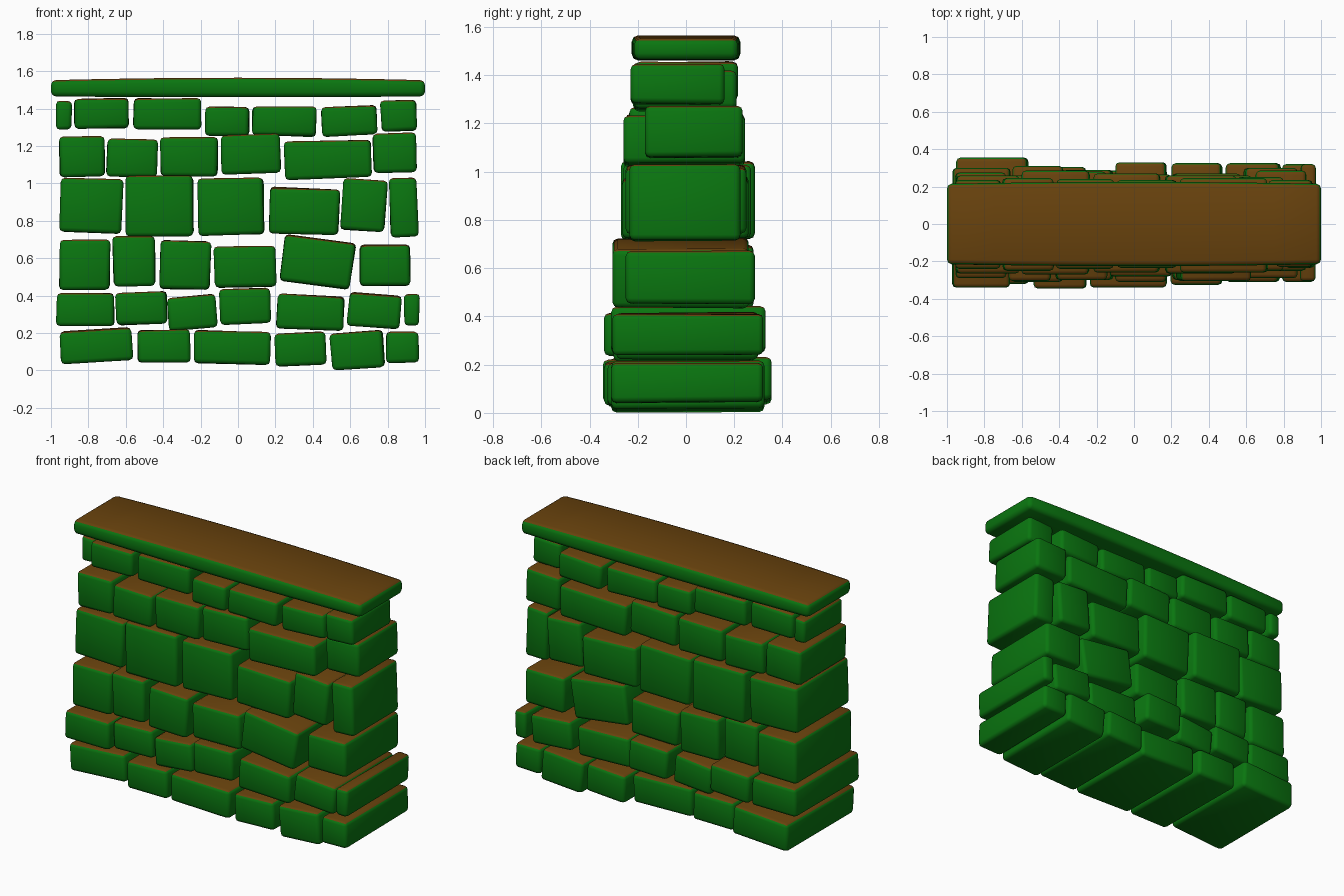
import bpy, bmesh, random
from math import sin, cos
from mathutils import Vector

random.seed(4)


def material(name, rgb):
    m = bpy.data.materials.new(name)
    m.diffuse_color = (*rgb, 1)
    return m


MOSS = material("moss_green", (0.003, 0.18, 0.005))
EARTH = material("earth_brown", (0.14, 0.055, 0.004))


def finish(bm, name, bevel):
    # green sides, brown upward faces, small rounded edges, soft shading
    bm.normal_update()
    for f in bm.faces:
        f.material_index = 1 if f.normal.z > 0.7 else 0
    sharp = [e for e in bm.edges if e.calc_face_angle(0) > 0.7]
    bmesh.ops.bevel(bm, geom=sharp, offset=bevel, segments=2, profile=0.5,
                    affect="EDGES", material=-1)
    for f in bm.faces:
        f.smooth = True
    me = bpy.data.meshes.new(name)
    bm.to_mesh(me)
    bm.free()
    me.materials.append(MOSS)
    me.materials.append(EARTH)
    ob = bpy.data.objects.new(name, me)
    bpy.context.collection.objects.link(ob)


def stone(name, x0, x1, z0, z1, tilt, y0, y1):
    # block running through the wall, tilted inside its front outline
    w, h = x1 - x0, z1 - z0
    t = abs(tilt)
    hw, hh = (w - h * t) / 2, (h - w * t) / 2
    c, s = cos(tilt), sin(tilt)
    bm = bmesh.new()
    bmesh.ops.create_cube(bm, size=2)
    for v in bm.verts:
        px = v.co.x * hw + random.uniform(-0.004, 0.004)
        pz = v.co.z * hh + random.uniform(-0.004, 0.004)
        v.co = Vector(((x0 + x1) / 2 + px * c - pz * s,
                       y0 if v.co.y < 0 else y1,
                       max(0, (z0 + z1) / 2 + px * s + pz * c)))
    finish(bm, name, min(0.022, w * 0.25))


def course(n, stones, fronts, backs):
    # one row of stones, each with its own front and back depth
    for i, (st, a, b) in enumerate(zip(stones, fronts, backs)):
        stone(f"course_{n}_stone_{i + 1}", *st, -a, b)


course(1, [
    (-.955, -.56, .035, .23, .06), (-.54, -.255, .04, .22, .02),
    (-.24, .175, .03, .215, -.02), (.195, .475, .02, .21, .05),
    (.49, .785, .0, .215, .06), (.79, .97, .04, .21, .03)],
    (.32, .345, .34, .325, .31, .31), (.355, .305, .285, .325, .325, .32))
course(2, [
    (-.97, -.66, .24, .415, 0), (-.655, -.375, .24, .425, .04),
    (-.38, -.11, .21, .41, .08), (-.1, .175, .245, .44, .03),
    (.2, .57, .21, .41, -.05), (.58, .875, .22, .42, -.08),
    (.89, .97, .24, .41, .0)],
    (.34, .31, .3, .31, .3, .29, .305), (.3, .31, .29, .33, .27, .3, .32))
course(3, [
    (-.955, -.685, .43, .7, 0), (-.67, -.44, .45, .72, .02),
    (-.42, -.145, .43, .695, -.03), (-.13, .205, .44, .67, .03),
    (.215, .635, .43, .73, -.13), (.65, .92, .45, .67, 0)],
    (.29, .305, .3, .28, .305, .25), (.275, .26, .28, .265, .26, .285))
course(4, [
    (-.955, -.615, .73, 1.03, -.03), (-.6, -.24, .72, 1.04, 0),
    (-.215, .14, .72, 1.03, .02), (.165, .545, .72, .98, -.04),
    (.545, .8, .74, 1.03, -.06), (.81, .965, .71, 1.03, .03)],
    (.265, .27, .26, .265, .25, .235), (.26, .285, .27, .26, .25, .225))
course(5, [
    (-.96, -.71, 1.03, 1.255, .03), (-.705, -.43, 1.03, 1.24, -.03),
    (-.415, -.11, 1.04, 1.245, 0), (-.095, .23, 1.05, 1.265, .03),
    (.245, .715, 1.02, 1.235, .03), (.72, .96, 1.055, 1.27, .03)],
    (.24, .25, .24, .235, .26, .17), (.235, .245, .24, .235, .245, .235))
course(6, [
    (-.97, -.89, 1.29, 1.44, 0), (-.875, -.58, 1.29, 1.455, .02),
    (-.56, -.2, 1.29, 1.455, 0), (-.175, .06, 1.255, 1.41, 0),
    (.075, .42, 1.25, 1.415, -.02), (.445, .745, 1.25, 1.42, .04),
    (.76, .96, 1.275, 1.45, .04)],
    (.17, .22, .21, .215, .22, .215, .23), (.21, .2, .215, .21, .2, .21, .16))

# long coping slab, gently bowed along its length
bm = bmesh.new()
bmesh.ops.create_cube(bm, size=2)
for x in (-.75, -.5, -.25, 0, .25, .5, .75):
    bmesh.ops.bisect_plane(bm, geom=bm.verts[:] + bm.edges[:] + bm.faces[:],
                           plane_co=(x, 0, 0), plane_no=(1, 0, 0))
for v in bm.verts:
    bow = 1 - v.co.x ** 2
    z = 1.552 + 0.013 * bow if v.co.z > 0 else 1.465 - 0.004 * bow
    v.co = Vector((v.co.x, v.co.y * (0.215 + 0.01 * bow), z))
finish(bm, "coping_slab", 0.026)
